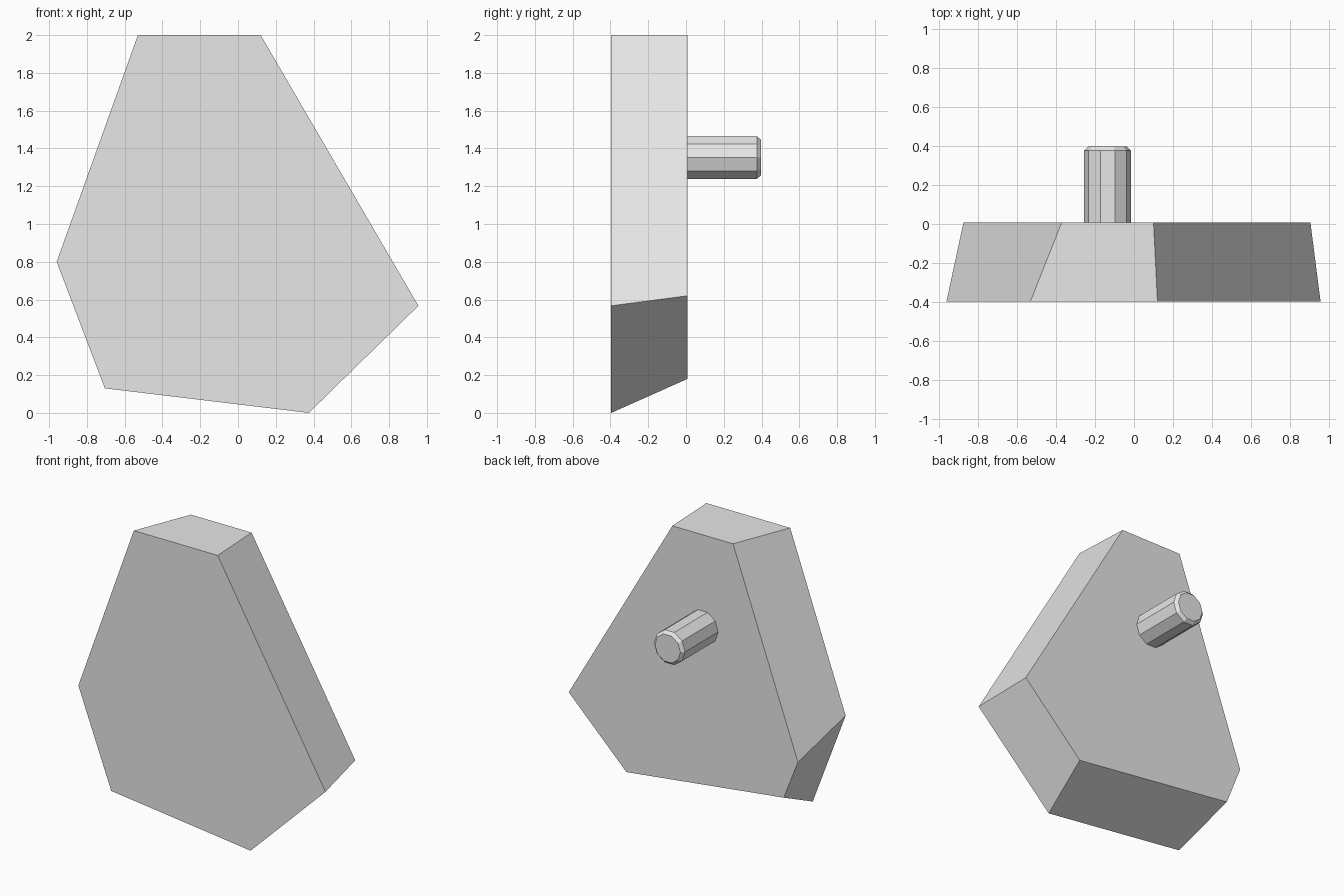
import bpy
import bmesh
from math import cos, sin, pi

cube = bpy.data.objects.get("Cube")
if cube:
    bpy.data.objects.remove(cube, do_unlink=True)

grey = bpy.data.materials.new("light_grey")
grey.use_nodes = True
grey.diffuse_color = (0.8, 0.8, 0.8, 1)
grey.node_tree.nodes["Principled BSDF"].inputs["Base Color"].default_value = (0.8, 0.8, 0.8, 1)


def loft(name, sections):
    """Solid through matching (y, [(x, z), ...]) sections, with both ends capped."""
    bm = bmesh.new()
    rings = [[bm.verts.new((x, y, z)) for x, z in pts] for y, pts in sections]
    count = len(rings[0])
    for a, b in zip(rings, rings[1:]):
        for i in range(count):
            j = (i + 1) % count
            bm.faces.new((a[i], a[j], b[j], b[i]))
    bm.faces.new(rings[0])
    bm.faces.new(rings[-1])
    bmesh.ops.recalc_face_normals(bm, faces=bm.faces)
    mesh = bpy.data.meshes.new(name)
    bm.to_mesh(mesh)
    bm.free()
    mesh.materials.append(grey)
    obj = bpy.data.objects.new(name, mesh)
    bpy.context.collection.objects.link(obj)
    return obj


def ring(radius, sides=10, cx=-0.135, cz=1.352):
    return [(cx + radius * cos(2 * pi * i / sides), cz + radius * sin(2 * pi * i / sides))
            for i in range(sides)]


# Irregular six-sided slab with bevelled sides
front = [(-0.53, 2), (0.12, 2), (0.955, 0.567), (0.375, 0), (-0.705, 0.13), (-0.96, 0.80)]
back = [(-0.37, 2), (0.10, 2), (0.903, 0.62), (0.456, 0.18), (-0.763, 0.327), (-0.873, 0.605)]
loft("slab", [(-0.396, front), (0.008, back)])

# Ten-sided peg on the back with a chamfered tip
loft("peg", [(0.0, ring(0.12)), (0.375, ring(0.12)), (0.396, ring(0.099))])
